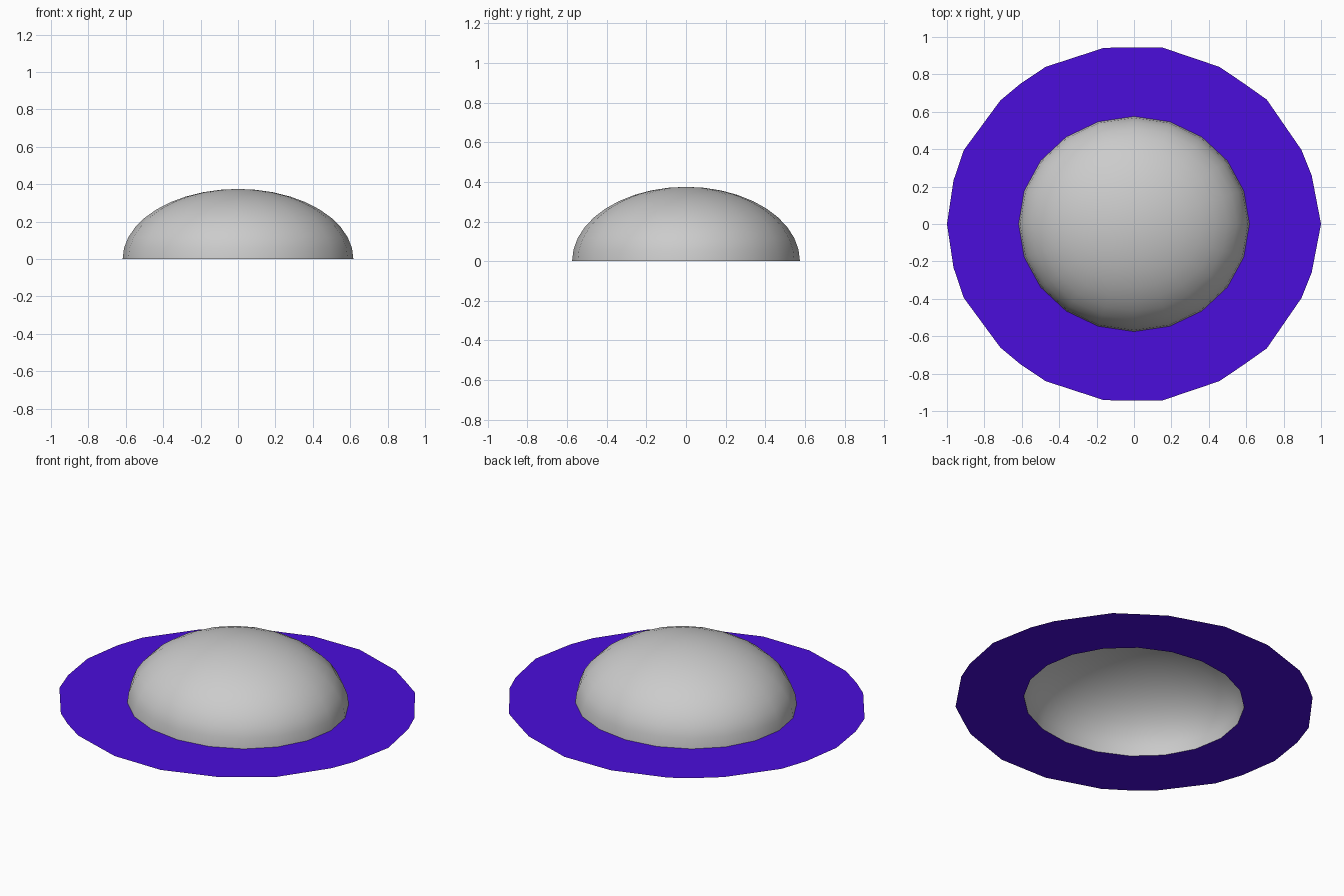
import bpy, bmesh
from math import sin, cos, radians

if "Cube" in bpy.data.objects:
    bpy.data.objects.remove(bpy.data.objects["Cube"])

SEG, RINGS = 20, 10
RX, RY, H = 0.617, 0.575, 0.375


def ellipse(scale, z):
    return [(RX * scale * cos(radians(360 * i / SEG)),
             RY * scale * sin(radians(360 * i / SEG)), z) for i in range(SEG)]


def finish(bm, name):
    mesh = bpy.data.meshes.new(name)
    bm.to_mesh(mesh)
    bm.free()
    obj = bpy.data.objects.new(name, mesh)
    bpy.context.collection.objects.link(obj)
    return obj


# Crown: smooth half ellipsoid, open underneath
bm = bmesh.new()
rows = []
for r in range(RINGS):
    a = radians(90 * r / RINGS)
    rows.append([bm.verts.new(p) for p in ellipse(cos(a), H * sin(a))])
top = bm.verts.new((0, 0, H))
for low, high in zip(rows, rows[1:]):
    for i in range(SEG):
        j = (i + 1) % SEG
        bm.faces.new((low[i], low[j], high[j], high[i]))
for i in range(SEG):
    bm.faces.new((rows[-1][i], rows[-1][(i + 1) % SEG], top))
for f in bm.faces:
    f.smooth = True
finish(bm, "crown")

# Brim: flat ring with a slightly irregular outline, mirrored front to back
half = [(1, 0), (0.95, 0.26), (0.896, 0.395), (0.71, 0.665), (0.59, 0.75),
        (0.457, 0.84), (0.147, 0.945), (-0.16, 0.942), (-0.473, 0.84),
        (-0.607, 0.75), (-0.715, 0.66), (-0.91, 0.395), (-0.965, 0.233), (-1, 0)]
outline = half + [(x, -y) for x, y in reversed(half[1:-1])]
bm = bmesh.new()
edges = []
for loop in ([(x, y, 0) for x, y in outline], ellipse(1, 0)):
    vs = [bm.verts.new(p) for p in loop]
    edges += [bm.edges.new((vs[i - 1], vs[i])) for i in range(len(vs))]
bmesh.ops.triangle_fill(bm, edges=edges, use_beauty=True, normal=(0, 0, 1))
for f in bm.faces:
    f.normal_update()
    if f.normal.z < 0:
        f.normal_flip()
brim = finish(bm, "brim")
mat = bpy.data.materials.new("brim_violet")
mat.diffuse_color = (0.07, 0.004, 0.71, 1)
mat.use_nodes = True
mat.node_tree.nodes["Principled BSDF"].inputs["Base Color"].default_value = mat.diffuse_color
brim.data.materials.append(mat)
